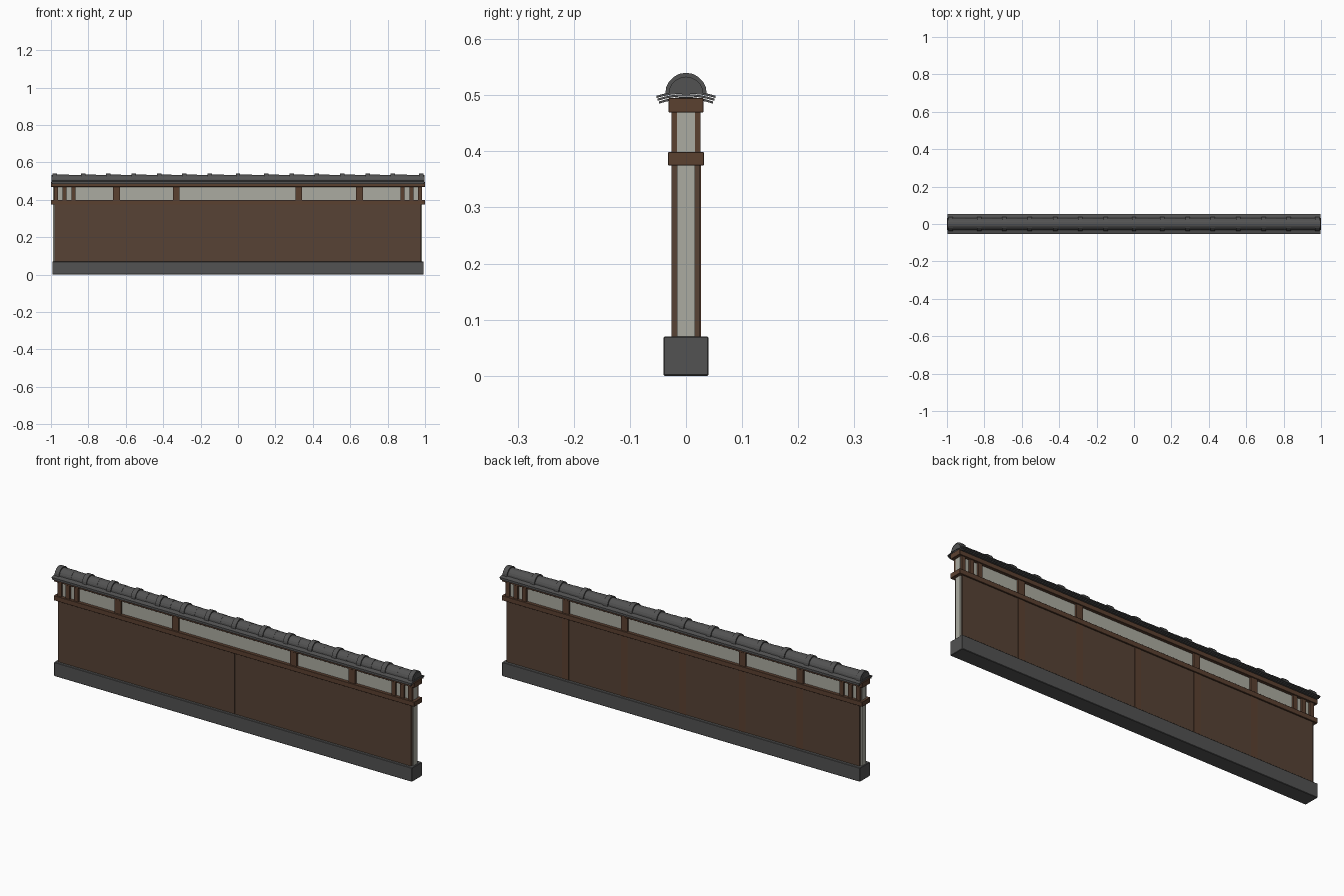
import bpy, bmesh, math

if "Cube" in bpy.data.objects:
    bpy.data.objects.remove(bpy.data.objects["Cube"])

def material(name, rgb):
    m = bpy.data.materials.new(name)
    m.diffuse_color = (*rgb, 1)
    m.use_nodes = True
    m.node_tree.nodes["Principled BSDF"].inputs["Base Color"].default_value = m.diffuse_color
    return m

GREY = material("slate_grey", (0.085, 0.085, 0.085))
WOOD = material("post_brown", (0.105, 0.052, 0.030))
PANEL = material("panel_brown", (0.095, 0.055, 0.035))
PLASTER = material("plaster", (0.41, 0.41, 0.355))

def finish(name, bm, mat):
    bmesh.ops.recalc_face_normals(bm, faces=bm.faces)
    me = bpy.data.meshes.new(name)
    bm.to_mesh(me)
    bm.free()
    me.materials.append(mat)
    ob = bpy.data.objects.new(name, me)
    bpy.context.collection.objects.link(ob)
    return ob

def box(name, x0, x1, y0, y1, z0, z1, mat, bevel=0):
    bm = bmesh.new()
    bmesh.ops.create_cube(bm, size=1)
    for v in bm.verts:
        v.co = ((x0 + x1) / 2 + v.co.x * (x1 - x0),
                (y0 + y1) / 2 + v.co.y * (y1 - y0),
                (z0 + z1) / 2 + v.co.z * (z1 - z0))
    if bevel:
        bmesh.ops.bevel(bm, geom=bm.edges[:], offset=bevel, segments=1, affect='EDGES')
    return finish(name, bm, mat)

def extrude_x(name, profile, x0, x1, mat):
    """Closed (y, z) outline swept along x."""
    bm = bmesh.new()
    face = bm.faces.new([bm.verts.new((x0, y, z)) for y, z in profile])
    new = bmesh.ops.extrude_face_region(bm, geom=[face])["geom"]
    for v in new:
        if isinstance(v, bmesh.types.BMVert):
            v.co.x = x1
    return finish(name, bm, mat)

def half_round(radius, zc, n=10):
    return [(radius * math.cos(math.pi * i / n), zc + radius * math.sin(math.pi * i / n))
            for i in range(n + 1)]

# stone footing and plaster core
box("stone_base", -0.993, 0.993, -0.04, 0.04, 0, 0.07, GREY, 0.002)
box("plaster_wall", -0.988, 0.985, -0.016, 0.016, 0.07, 0.475, PLASTER)

# long horizontal rails
box("middle_rail", -1, 1, -0.032, 0.032, 0.375, 0.399, WOOD, 0.001)
box("top_beam", -1, 1, -0.031, 0.031, 0.469, 0.495, WOOD, 0.001)

# front boards: two halves covering the posts
box("front_panel_left", -0.98, -0.001, -0.0262, -0.0155, 0.07, 0.376, PANEL)
box("front_panel_right", 0.001, 0.978, -0.0262, -0.0155, 0.07, 0.376, PANEL)

# back boards between the posts
main_posts = [-0.65, -0.33, 0, 0.325, 0.65]
edges = [-0.98] + main_posts + [0.978]
for i in range(6):
    box("back_panel", edges[i], edges[i + 1], 0.0155, 0.0252, 0.07, 0.376, PANEL)
for x in main_posts:
    box("back_post", x - 0.018, x + 0.018, 0.015, 0.0265, 0.07, 0.376, WOOD)

# short posts in the upper plaster strip, on both sides
strip = [(x, 0.018) for x in main_posts if x]
strip += [(s * x, 0.011) for s in (-1, 1) for x in (0.88, 0.927, 0.973)]
for side in (-1, 1):
    for x, w in strip:
        y = sorted((side * 0.0155, side * 0.026))
        box("upper_post", x - w, x + w, y[0], y[1], 0.395, 0.472, WOOD)

# curved eave layers
def eave(half, z_mid, drop, thick):
    ys = [half * i / 4 for i in range(-4, 5)]
    top = [(y, z_mid - drop * (y / half) ** 2) for y in ys]
    return top + [(y, z - thick) for y, z in reversed(top)]

for half, z, length in ((0.053, 0.507, 0.998), (0.051, 0.502, 0.996), (0.048, 0.497, 0.994)):
    extrude_x("eave_tile_layer", eave(half, z, 0.008, 0.004), -length, length, GREY)

# rounded ridge tiles with collars and slight seams
collars = [-0.98, -0.828, -0.693, -0.557, -0.422, -0.287, -0.15]
collars += [0] + [-x for x in reversed(collars)]
for a, b in zip(collars, collars[1:]):
    mid = (a + b) / 2
    extrude_x("ridge_tile", half_round(0.0325, 0.502), a, mid, GREY)
    extrude_x("ridge_tile", half_round(0.0315, 0.502), mid, b, GREY)
for x in collars:
    extrude_x("ridge_collar", half_round(0.037, 0.503), x - 0.012, x + 0.012, GREY)
for s in (-1, 1):
    extrude_x("ridge_end_cap", half_round(0.031, 0.502), s * 0.98, s * 0.996, GREY)
